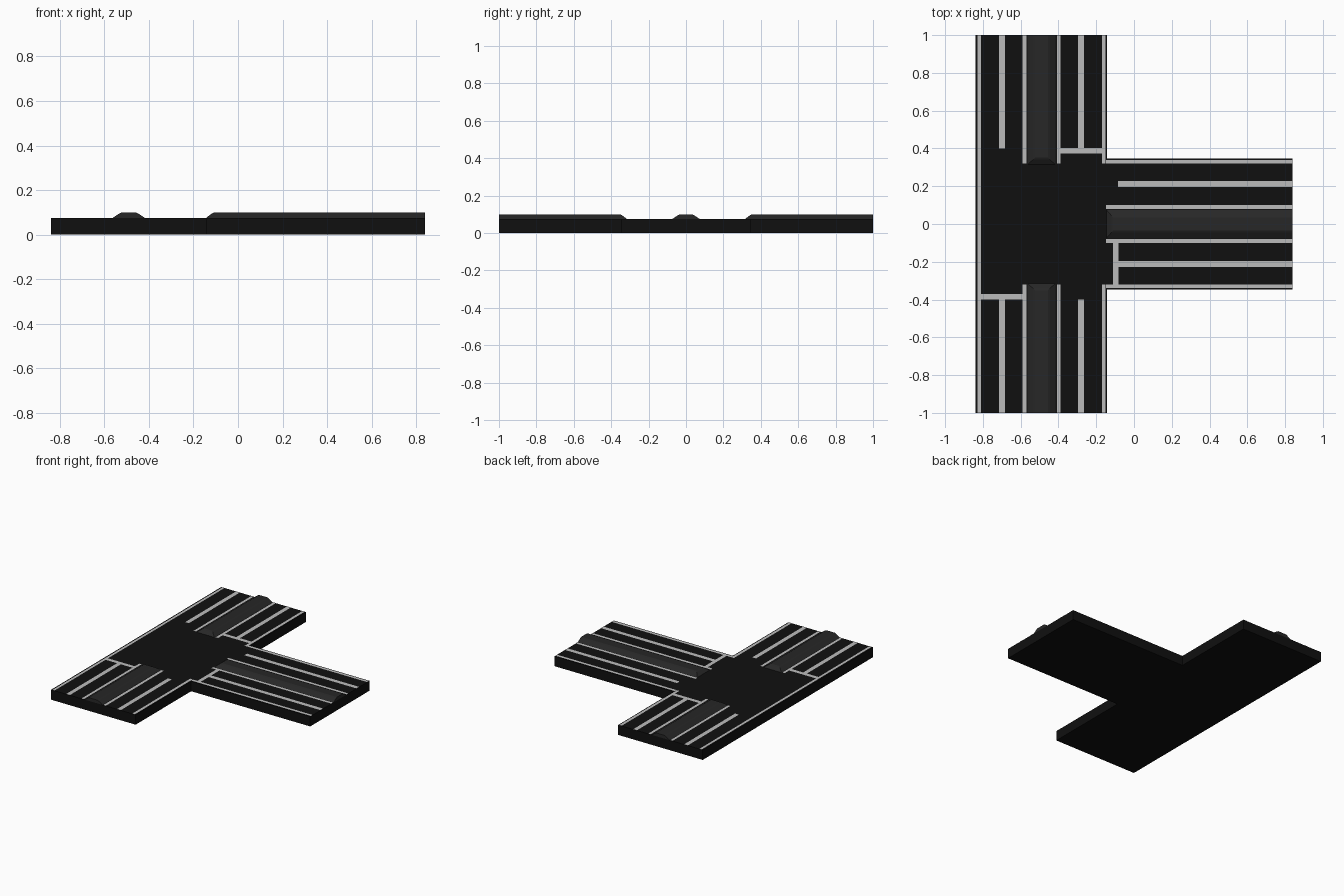
import bpy, bmesh

if "Cube" in bpy.data.objects:
    bpy.data.objects.remove(bpy.data.objects["Cube"])

TOP = 0.074      # road surface height
CX = -0.49       # centre line of the through road
HALF = 0.348     # half width of each road


def material(name, v):
    m = bpy.data.materials.new(name)
    m.diffuse_color = (v, v, v, 1)
    m.use_nodes = True
    m.node_tree.nodes["Principled BSDF"].inputs["Base Color"].default_value = m.diffuse_color
    return m


ASPHALT = material("asphalt", 0.005)
KERB = material("median_concrete", 0.02)
PAINT = material("white_paint", 0.5)


def finish(name, bm, mat):
    bmesh.ops.recalc_face_normals(bm, faces=bm.faces)
    me = bpy.data.meshes.new(name)
    bm.to_mesh(me)
    bm.free()
    ob = bpy.data.objects.new(name, me)
    me.materials.append(mat)
    bpy.context.collection.objects.link(ob)
    return ob


# T-shaped road slab
bm = bmesh.new()
right = CX + HALF
outline = [(-0.838, -1), (right, -1), (right, -HALF), (0.838, -HALF),
           (0.838, HALF), (right, HALF), (right, 1), (-0.838, 1)]
face = bm.faces.new([bm.verts.new((x, y, 0)) for x, y in outline])
ext = bmesh.ops.extrude_face_region(bm, geom=[face])
bmesh.ops.translate(bm, vec=(0, 0, TOP),
                    verts=[v for v in ext["geom"] if isinstance(v, bmesh.types.BMVert)])
finish("road_slab", bm, ASPHALT)


# Raised median: sloped sides and inner end, cut square at the road end
def median(name, inner, outer, place):
    bm = bmesh.new()
    rings = []
    for half, inset, z in [(0.074, 0, TOP), (0.044, 0.026, 0.094), (0.034, 0.036, 0.0985)]:
        a = inner + inset
        pts = [(a, -half), (outer, -half), (outer, half), (a, half)]
        rings.append([bm.verts.new((*place(u, v), z)) for u, v in pts])
    for lo, hi in zip(rings, rings[1:]):
        for i in range(4):
            j = (i + 1) % 4
            bm.faces.new((lo[i], lo[j], hi[j], hi[i]))
    bm.faces.new(rings[-1])
    bm.faces.new(rings[0][::-1])
    finish(name, bm, KERB)


median("median_back", 0.315, 1.0, lambda u, v: (CX + v, u))
median("median_front", 0.315, 1.0, lambda u, v: (CX + v, -u))
median("median_branch", -0.145, 0.838, lambda u, v: (u, v))


# Painted markings as flat strips just above the road
def markings(name, rects):
    bm = bmesh.new()
    z = TOP + 0.001
    for x0, x1, y0, y1 in rects:
        bm.faces.new([bm.verts.new(p) for p in
                      ((x0, y0, z), (x1, y0, z), (x1, y1, z), (x0, y1, z))])
    bmesh.ops.recalc_face_normals(bm, faces=bm.faces)
    for f in bm.faces:
        f.normal_update()
        if f.normal.z < 0:
            f.normal_flip()
    me = bpy.data.meshes.new(name)
    bm.to_mesh(me)
    bm.free()
    me.materials.append(PAINT)
    bpy.context.collection.objects.link(bpy.data.objects.new(name, me))


# Through road: continuous left edge, then lines mirrored front and back
through = [(-0.828, -0.81, -1, 1)]
for s in (-1, 1):
    for x0, x1, start in [(-0.715, -0.684, 0.4), (-0.589, -0.57, 0.32),
                          (-0.408, -0.388, 0.32), (-0.296, -0.265, 0.4),
                          (-0.17, -0.15, 0.32)]:
        y0, y1 = sorted((s * start, s))
        through.append((x0, x1, y0, y1))
markings("through_road_lines", through)

# Branch road lines mirrored across its centre
branch = []
for s in (-1, 1):
    for v0, v1, start in [(0.32, 0.34, -0.148), (0.196, 0.227, -0.085),
                          (0.08, 0.1, -0.148)]:
        y0, y1 = sorted((s * v0, s * v1))
        branch.append((start, 0.838, y0, y1))
markings("branch_road_lines", branch)

# Stop lines on the approach lanes
markings("stop_lines", [(-0.388, -0.17, 0.373, 0.402),
                        (-0.81, -0.589, -0.4, -0.371),
                        (-0.11, -0.083, -0.32, -0.1)])
